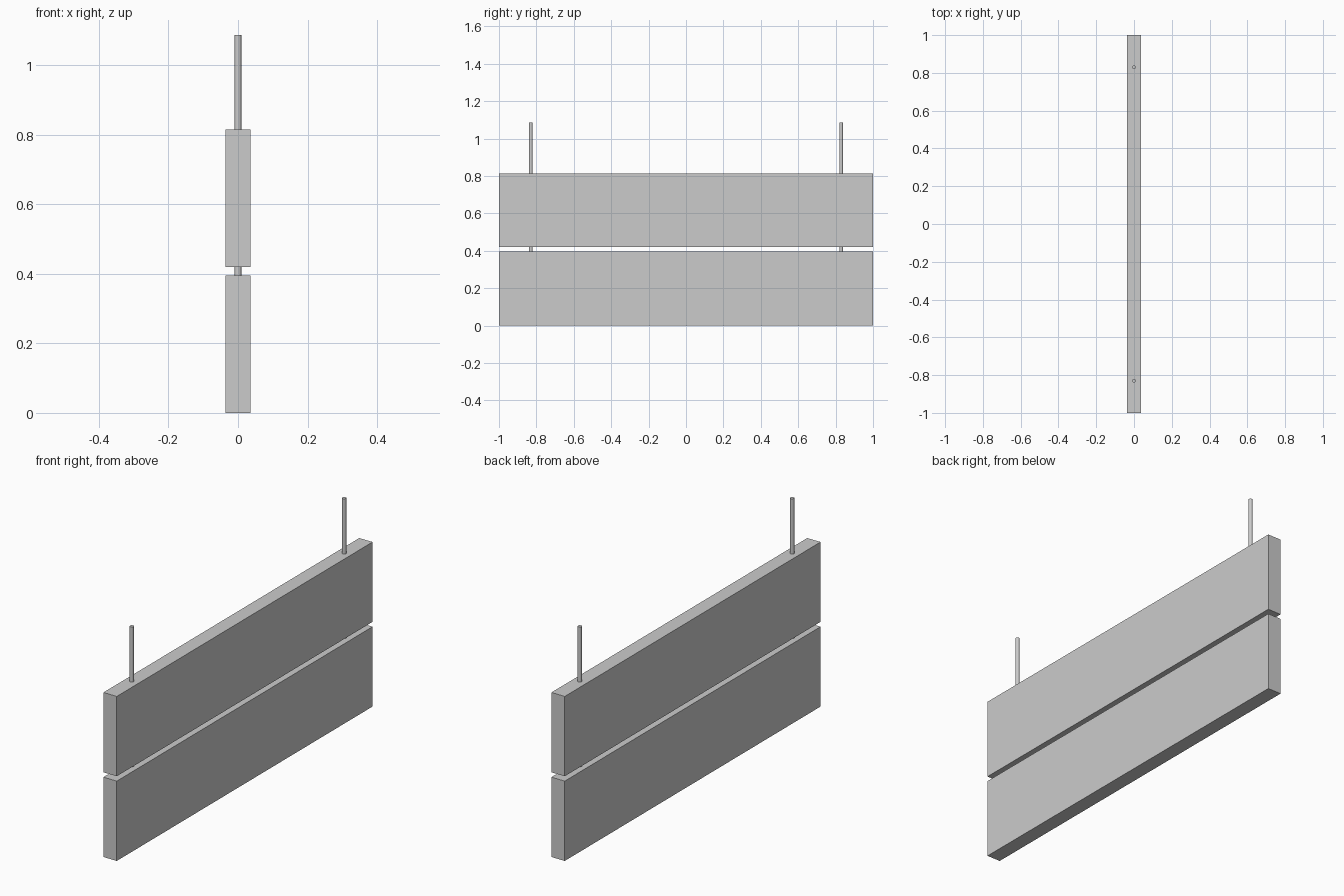
import bpy

if "Cube" in bpy.data.objects:
    bpy.data.objects.remove(bpy.data.objects["Cube"])

PANEL_H = 0.395      # panel height
THICK = 0.073        # panel thickness
GAP = 0.024          # space between the panels
ROD_Y, ROD_R = 0.83, 0.0098
TOP = 1.087


def panel(name, z0):
    bpy.ops.mesh.primitive_cube_add(size=1, location=(0, 0, z0 + PANEL_H / 2))
    ob = bpy.context.object
    ob.name = name
    ob.scale = (THICK, 2, PANEL_H)
    bpy.ops.object.transform_apply(location=False, rotation=False, scale=True)


def rod(name, y, z0, z1):
    bpy.ops.mesh.primitive_cylinder_add(vertices=16, radius=ROD_R, depth=z1 - z0,
                                        location=(0, y, (z0 + z1) / 2))
    bpy.context.object.name = name
    bpy.ops.object.shade_smooth_by_angle()


# two hanging sign panels
upper_z = PANEL_H + GAP
panel("lower_panel", 0)
panel("upper_panel", upper_z)

# connecting pins in the gap and long hanging rods above
for side, y in (("left", -ROD_Y), ("right", ROD_Y)):
    rod("connecting_pin_" + side, y, PANEL_H, upper_z)
    rod("hanging_rod_" + side, y, upper_z + PANEL_H, TOP)
